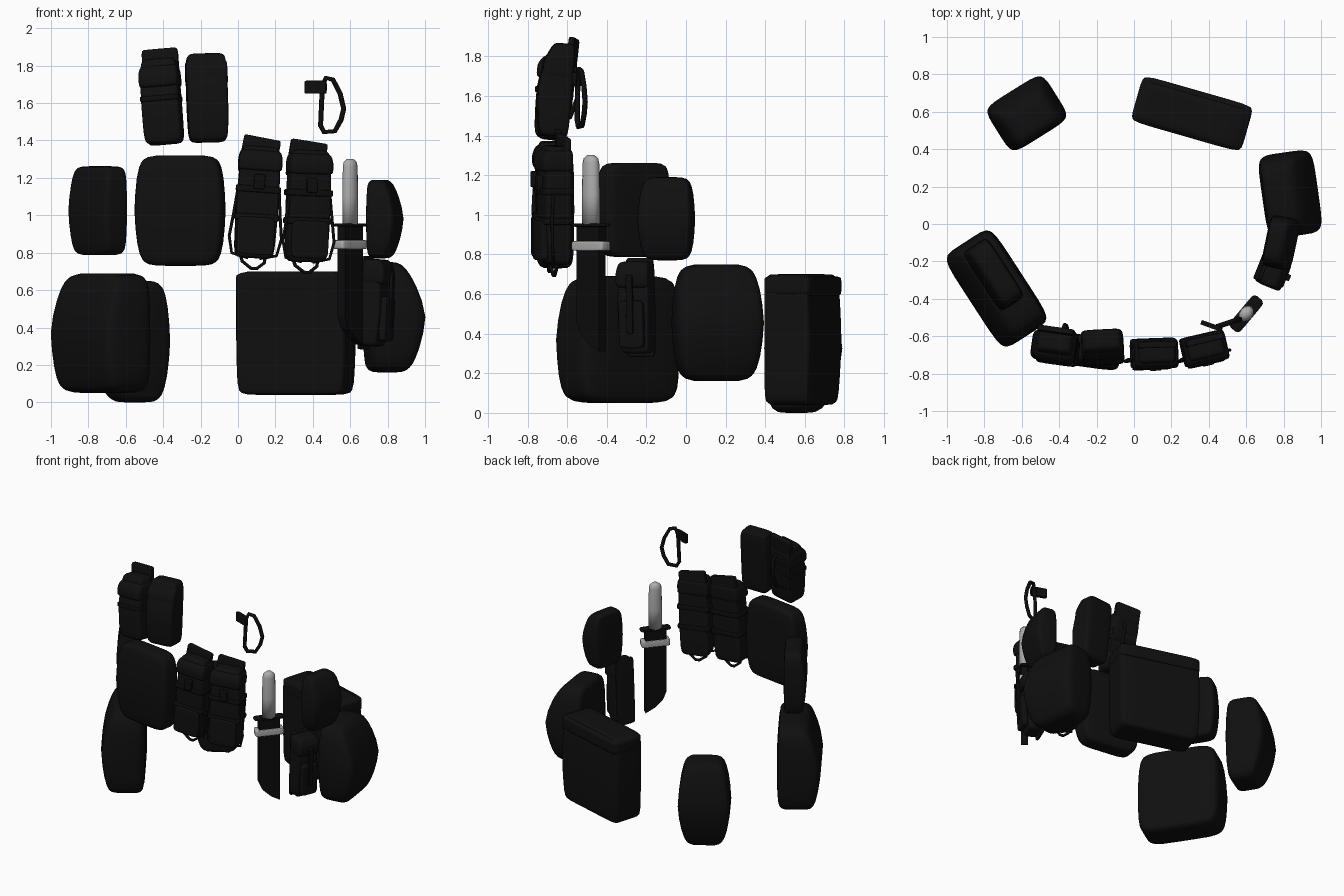
import bpy, bmesh, math
from mathutils import Matrix, Vector

if "Cube" in bpy.data.objects:
    bpy.data.objects.remove(bpy.data.objects["Cube"])


def material(name, v):
    m = bpy.data.materials.new(name)
    m.diffuse_color = (v, v, v, 1)
    m.use_nodes = True
    m.node_tree.nodes["Principled BSDF"].inputs["Base Color"].default_value = m.diffuse_color
    return m


FABRIC = material("black fabric", 0.005)
STRAP = material("black webbing", 0.004)
GREY = material("grey grip", 0.42)


def frame(x, y, z, yaw=0, roll=0, pitch=0):
    """Local axes: x along the belt, -y outward, z up."""
    r = math.radians
    return (Matrix.Translation((x, y, z)) @ Matrix.Rotation(r(yaw), 4, 'Z')
            @ Matrix.Rotation(r(roll), 4, 'Y') @ Matrix.Rotation(r(pitch), 4, 'X'))


def add(name, bm, M, mat):
    bmesh.ops.recalc_face_normals(bm, faces=bm.faces)
    me = bpy.data.meshes.new(name)
    bm.to_mesh(me)
    bm.free()
    ob = bpy.data.objects.new(name, me)
    me.materials.append(mat)
    bpy.context.collection.objects.link(ob)
    ob.matrix_world = M
    return ob


def soft(name, M, size, off=(0, 0, 0), n=8, top=(1, 1), bot=(1, 1), mat=FABRIC, cuts=9):
    """Rounded box; top and bot scale the width and the outer thickness towards the ends."""
    bm = bmesh.new()
    bmesh.ops.create_cube(bm, size=2)
    bmesh.ops.subdivide_edges(bm, edges=bm.edges[:], cuts=cuts, use_grid_fill=True)
    for v in bm.verts:
        # crowd the rows towards the edges, then round them off
        p = Vector([math.sin(c * math.pi / 2) for c in v.co])
        p /= sum(abs(c) ** n for c in p) ** (1 / n)
        end, t = (top, p.z) if p.z > 0 else (bot, -p.z)
        t = t ** 1.5
        p.x *= 1 + (end[0] - 1) * t
        if p.y < 0.9:
            p.y = 1 - (1 - p.y) * (1 + (end[1] - 1) * t)
        v.co = Vector([c * s / 2 + o for c, s, o in zip(p, size, off)])
    ob = add(name, bm, M, mat)
    ob.data.shade_smooth()
    return ob


def cord(name, M, pts, r=0.008, cyclic=False, mat=STRAP):
    cu = bpy.data.curves.new(name, 'CURVE')
    cu.dimensions = '3D'
    cu.bevel_depth = r
    cu.bevel_resolution = 1
    cu.use_fill_caps = True
    sp = cu.splines.new('POLY')
    sp.points.add(len(pts) - 1)
    for p, q in zip(sp.points, pts):
        p.co = (*q, 1)
    sp.use_cyclic_u = cyclic
    cu.materials.append(mat)
    ob = bpy.data.objects.new(name, cu)
    bpy.context.collection.objects.link(ob)
    ob.matrix_world = M


# Large bags around the lower belt
soft("left_bag", frame(-0.735, -0.345, 0.37, -57), (0.60, 0.31, 0.64), n=7,
     top=(0.93, 0.72), bot=(0.97, 0.85))
soft("back_left_bag", frame(-0.573, 0.592, 0.325, 212), (0.37, 0.29, 0.65), n=6,
     top=(0.78, 0.75), bot=(0.72, 0.72))
soft("back_box_bag", frame(0.31, 0.59, 0.37, 164), (0.61, 0.25, 0.66), n=14,
     top=(1, 0.93), bot=(0.97, 0.93))
soft("back_box_lid", frame(0.31, 0.59, 0.64, 164), (0.615, 0.255, 0.10), n=10)
soft("right_bag", frame(0.835, 0.16, 0.455, 98), (0.45, 0.30, 0.59), n=6,
     top=(0.85, 0.62), bot=(0.85, 0.75))

# Small bags on the middle row
soft("left_small_bag", frame(-0.75, -0.27, 1.025, -57), (0.38, 0.16, 0.475), n=8,
     top=(0.93, 0.80), bot=(0.9, 0.85))
soft("front_left_bag", frame(-0.31, -0.672, 1.025, -8), (0.48, 0.17, 0.59), n=7,
     top=(0.9, 0.85), bot=(0.88, 0.85))
soft("right_small_bag", frame(0.785, -0.10, 0.98, 78), (0.28, 0.165, 0.42), n=6,
     top=(0.85, 0.65), bot=(0.85, 0.7))

# Narrow side pouch with flap and buckle strap
M = frame(0.735, -0.25, 0.53, 68, 0, 3)
soft("side_pouch_body", M, (0.17, 0.12, 0.46), n=9, top=(0.95, 0.8), bot=(0.92, 0.85))
soft("side_pouch_flap", M, (0.175, 0.13, 0.13), (0, -0.01, 0.17), n=8, top=(0.9, 0.75))
soft("side_pouch_pocket", M, (0.13, 0.04, 0.24), (0, -0.07, -0.08), n=8)
soft("side_pouch_strap", M, (0.035, 0.02, 0.30), (0, -0.09, 0.02), mat=STRAP, cuts=5)
soft("side_pouch_backing", M, (0.15, 0.02, 0.50), (0, 0.055, 0.0), n=14, cuts=5)

# Paired magazine pouches with flap, bands, side cords and bottom loop
for side, F in (("left", frame(0.105, -0.69, 1.08, 2, 4)),
                ("right", frame(0.375, -0.665, 1.06, 13, 2))):
    def nm(part):
        return f"{side}_magazine_{part}"
    soft(nm("body"), F, (0.225, 0.14, 0.60), (0, 0, -0.01), n=10,
         top=(0.92, 0.9), bot=(0.95, 0.85))
    soft(nm("backing"), F @ Matrix.Rotation(math.radians(7), 4, 'Y'),
         (0.20, 0.035, 0.20), (-0.035, 0.045, 0.235), n=20, cuts=5)
    soft(nm("flap"), F, (0.235, 0.16, 0.11), (0, -0.005, 0.215), n=9, top=(0.9, 0.85))
    soft(nm("pocket"), F, (0.20, 0.04, 0.20), (0, -0.07, -0.19), n=8)
    for i, z in enumerate((0.06, -0.09)):
        soft(nm(f"band_{i + 1}"), F, (0.24, 0.16, 0.035), (0, 0, z), n=12, mat=STRAP, cuts=5)
    soft(nm("buckle"), F, (0.06, 0.03, 0.08), (0, -0.08, 0.10), mat=STRAP, cuts=5)
    for s in (-1, 1):
        cord(nm(f"cord_{'left' if s < 0 else 'right'}"), F,
             [(s * 0.11, -0.03, 0.06), (s * 0.125, -0.04, -0.08), (s * 0.14, -0.04, -0.20),
              (s * 0.12, -0.03, -0.29), (s * 0.03, -0.02, -0.31)])
    cord(nm("bottom_loop"), F, [(-0.07, 0, -0.30), (-0.06, 0, -0.33), (-0.01, 0, -0.365),
                                (0.02, 0, -0.365), (0.06, 0, -0.33), (0.06, 0, -0.30)], 0.01)

# Upper pouches leaning back
M = frame(-0.41, -0.665, 1.62, -8, -5, -6)
soft("upper_left_pouch_body", M, (0.205, 0.16, 0.46), (0, 0, -0.01), n=9,
     top=(0.93, 0.75), bot=(1, 0.9))
soft("upper_left_pouch_backing", M, (0.195, 0.03, 0.40), (0, 0.07, 0.08), n=20, cuts=5)
soft("upper_left_pouch_flap", M, (0.215, 0.18, 0.12), (0, 0, 0.12), n=8, top=(0.92, 0.8))
soft("upper_left_pouch_strap", M, (0.21, 0.175, 0.03), (0, 0, 0.0), n=12, mat=STRAP, cuts=5)
cord("upper_left_pouch_loop", M, [(0.03, 0.08, 0.14), (0.03, 0.12, 0.10), (0.03, 0.125, -0.02),
                                  (0.03, 0.10, -0.12), (0.03, 0.07, -0.14)], 0.012)
M = frame(-0.165, -0.665, 1.63, 3, -1.5, -5)
soft("upper_right_pouch_body", M, (0.22, 0.175, 0.475), n=9, top=(0.97, 0.65), bot=(0.95, 0.85))
soft("upper_right_pouch_flap", M, (0.224, 0.155, 0.15), (0, 0.008, 0.13), n=9, top=(0.98, 0.75))

# Sheathed knife: profile extruded sideways, bevelled tip at one corner
K = frame(0.60, -0.48, 0, 50)


def plate(name, outline, depth, mat):
    bm = bmesh.new()
    f = bm.faces.new([bm.verts.new((x, -depth / 2, z)) for x, z in outline])
    g = bmesh.ops.extrude_face_region(bm, geom=[f])
    bmesh.ops.translate(bm, vec=(0, depth, 0),
                        verts=[v for v in g['geom'] if isinstance(v, bmesh.types.BMVert)])
    return add(name, bm, K, mat)


plate("knife_sheath", [(-0.075, 0.94), (-0.075, 0.46), (-0.05, 0.40), (0.01, 0.345),
                       (0.075, 0.31), (0.075, 0.94)], 0.05, STRAP)
soft("knife_sheath_band", K, (0.205, 0.075, 0.05), (0, 0, 0.843), n=10, mat=GREY, cuts=5)
soft("knife_guard", K, (0.22, 0.07, 0.018), (0, 0, 0.948), n=6, mat=STRAP, cuts=5)


def ring_solid(name, rings, mat, seg=12):
    bm = bmesh.new()
    loops = [[bm.verts.new((rx * math.cos(i * math.tau / seg), ry * math.sin(i * math.tau / seg), z))
              for i in range(seg)] for z, rx, ry in rings]
    for a, b in zip(loops, loops[1:]):
        for i in range(seg):
            bm.faces.new((a[i], a[(i + 1) % seg], b[(i + 1) % seg], b[i]))
    bm.faces.new(loops[0])
    bm.faces.new(loops[-1])
    ob = add(name, bm, K, mat)
    ob.data.shade_smooth()


ring_solid("knife_grip", [(0.95, 0.05, 0.038), (1.10, 0.05, 0.038), (1.26, 0.046, 0.036),
                          (1.285, 0.04, 0.032), (1.302, 0.018, 0.016)], GREY)

# Snap hook with webbing tab
H = frame(0.47, -0.54, 1.59, 18)
cord("snap_hook", H, [(-0.02, 0, 0.10), (0, 0, 0.145), (0.04, 0, 0.135), (0.08, 0, 0.06),
                      (0.10, 0, -0.02), (0.085, 0, -0.08), (0.05, 0, -0.14), (-0.01, 0, -0.145),
                      (-0.03, 0, -0.11)], 0.014, True)
soft("snap_hook_tab", frame(0.415, -0.545, 1.685, -20), (0.12, 0.025, 0.07), n=14, mat=STRAP, cuts=5)
